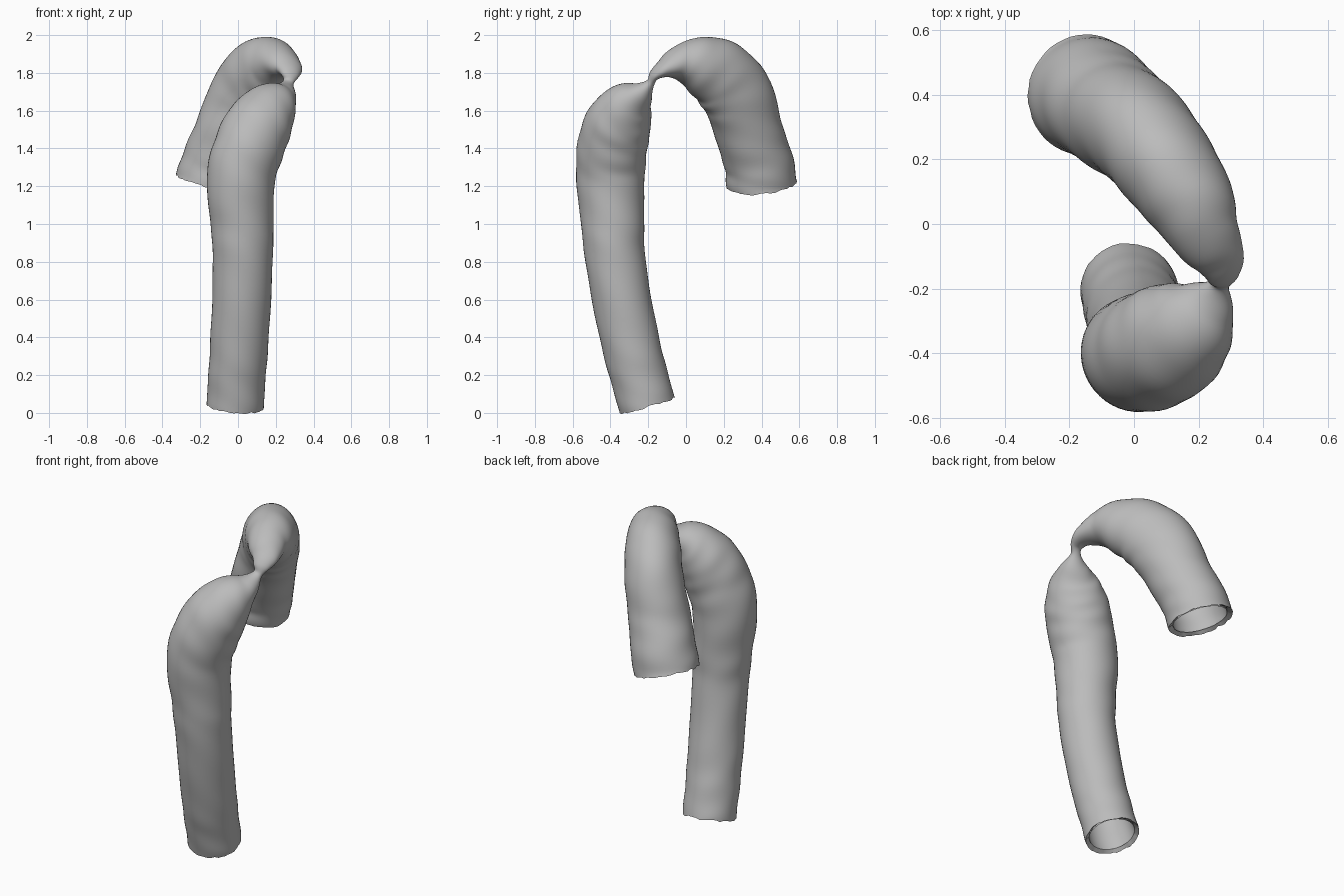
import bpy, math, random
from mathutils import Vector

random.seed(4)
cube = bpy.data.objects.get("Cube")
if cube:
    bpy.data.objects.remove(cube)

SIDES, STEPS = 48, 8

# Stations along the vessel: x, y, z, side radius, bend radius, side heading (degrees)
stations = [
    (-.015, -.205, .04, .153, .15, -42),
    (-.005, -.25, .2, .152, .152, -42),
    (.01, -.305, .42, .154, .155, -42),
    (.025, -.37, .78, .158, .158, -42),
    (.022, -.388, 1.0, .166, .168, -42),
    (.015, -.40, 1.24, .18, .182, -42),
    (.06, -.39, 1.41, .185, .185, -42),
    (.12, -.355, 1.54, .18, .17, -42),
    (.185, -.30, 1.635, .142, .128, -40),
    (.235, -.24, 1.69, .083, .068, -32),
    (.265, -.19, 1.745, .03, .024, 0),
    (.275, -.165, 1.79, .05, .028, 22),
    (.265, -.11, 1.825, .08, .052, 28),
    (.22, -.03, 1.85, .11, .1, 33),
    (.172, .07, 1.84, .14, .155, 35),
    (.095, .185, 1.785, .157, .19, 36),
    (.02, .28, 1.665, .165, .198, 36),
    (-.055, .335, 1.48, .175, .182, 36),
    (-.115, .385, 1.325, .183, .183, 36),
    (-.15, .40, 1.21, .187, .187, 36),
]


def smooth_path(points):
    """Catmull-Rom interpolation of all the station values."""
    pts = [points[0]] + points + [points[-1]]
    out = []
    for i in range(1, len(pts) - 2):
        for s in range(STEPS):
            t = s / STEPS
            out.append([.5 * (2 * b + (c - a) * t + (2 * a - 5 * b + 4 * c - d) * t * t
                              + (3 * b - a - 3 * c + d) * t ** 3)
                        for a, b, c, d in zip(*pts[i - 1:i + 3])])
    return out + [list(points[-1])]


path = smooth_path(stations)
centres = [Vector(p[:3]) for p in path]
last = len(path) - 1


def make_ring(i, scale, end_offset, ragged):
    """Elliptical cross-section square to the path."""
    *_, ru, rv, heading = path[i]
    t = (centres[min(i + 2, last)] - centres[max(i - 2, 0)]).normalized()
    h = math.radians(heading)
    u = Vector((math.cos(h), math.sin(h), 0))
    u = (u - t * u.dot(t)).normalized()
    v = t.cross(u)
    inward = (i == 0) - (i == last)
    ring = []
    for k in range(SIDES):
        a = math.tau * k / SIDES
        # Slight uneven swelling of the wall
        swell = 1 + .012 * math.sin(i * .8 + math.sin(a) * 2) * math.cos(a * 2 + i * .1)
        p = centres[i] + (u * math.cos(a) * ru + v * math.sin(a) * rv) * scale * swell
        ring.append(p + t * inward * (end_offset + random.uniform(-ragged, ragged)))
    return ring


# Outer wall followed by the lining back to the start, closed by cut rims
rings = [make_ring(i, 1, 0, .006) for i in range(last + 1)]
rings += [make_ring(i, .84, .02, .008) for i in reversed(range(last + 1))]
verts = [p for ring in rings for p in ring]
faces = []
for r in range(len(rings)):
    n = (r + 1) % len(rings)
    for k in range(SIDES):
        m = (k + 1) % SIDES
        faces.append((r * SIDES + k, r * SIDES + m, n * SIDES + m, n * SIDES + k))

mesh = bpy.data.meshes.new("pinched_vessel")
mesh.from_pydata(verts, [], faces)
vessel = bpy.data.objects.new("pinched_vessel", mesh)
bpy.context.collection.objects.link(vessel)

# Plain grey wall
grey = bpy.data.materials.new("vessel_grey")
grey.use_nodes = True
colour = (.5, .5, .5, 1)
grey.diffuse_color = colour
shader = grey.node_tree.nodes["Principled BSDF"]
shader.inputs["Base Color"].default_value = colour
mesh.materials.append(grey)

bpy.ops.object.select_all(action='DESELECT')
vessel.select_set(True)
bpy.context.view_layer.objects.active = vessel
bpy.ops.object.shade_smooth_by_angle(angle=math.radians(50))
